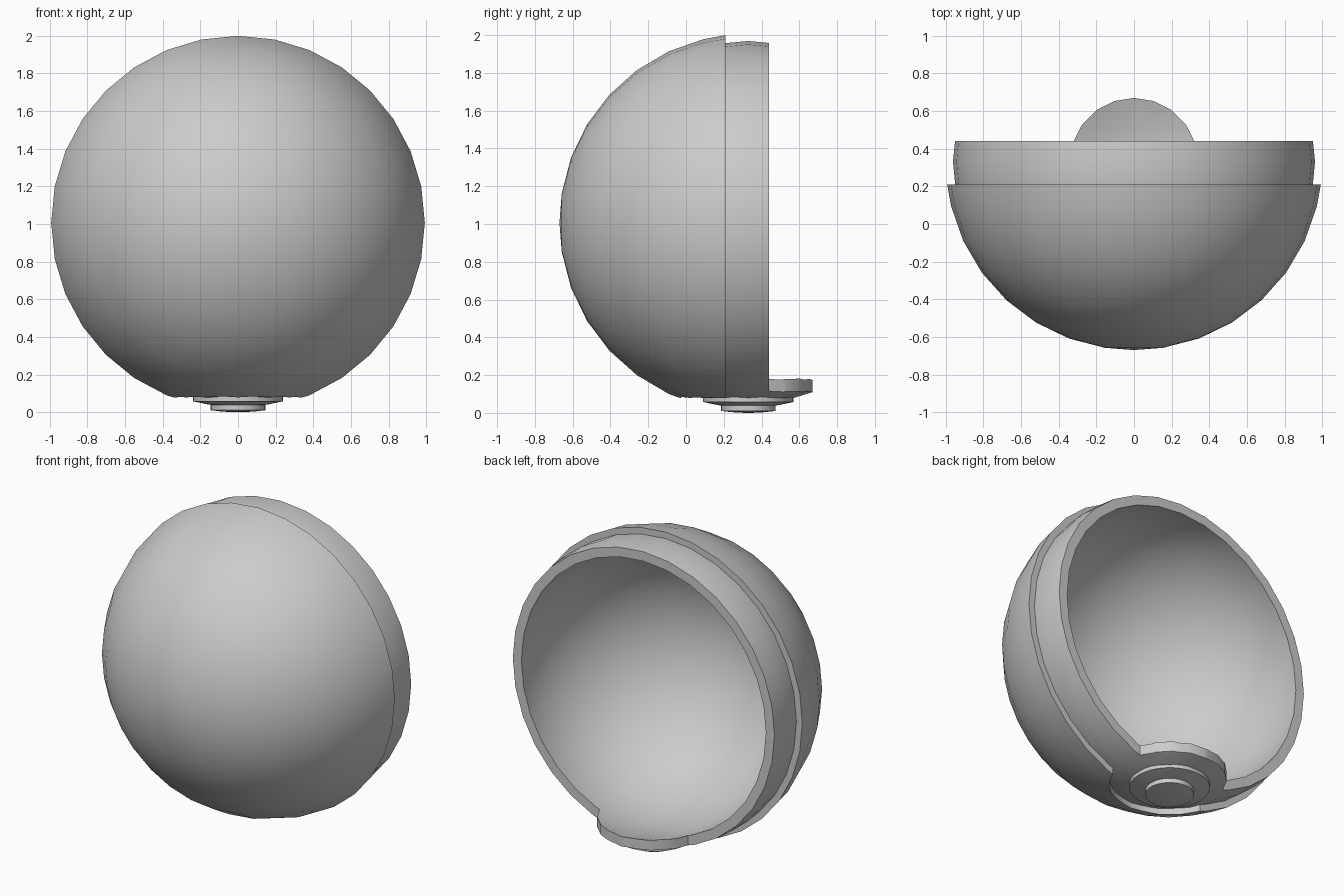
import bpy, bmesh
from math import sin, cos, pi, radians, sqrt
from mathutils import Vector

if "Cube" in bpy.data.objects:
    bpy.data.objects.remove(bpy.data.objects["Cube"], do_unlink=True)

CENTRE = Vector((0, 0.33, 1.007))
RIM_Y, BACK_Y = 0.21, 0.44
SHELL_R, LINER_R, INNER_R = 1.0, 0.962, 0.9


def revolve(name, profile, axis, steps=32):
    """Spin a closed profile, given relative to CENTRE, around an axis."""
    bm = bmesh.new()
    verts = [bm.verts.new(CENTRE + Vector(p)) for p in profile]
    edges = [bm.edges.new((a, b)) for a, b in zip(verts, verts[1:])]
    bmesh.ops.spin(bm, geom=verts + edges, cent=CENTRE, axis=axis,
                   angle=2 * pi, steps=steps, use_duplicate=False)
    bmesh.ops.remove_doubles(bm, verts=bm.verts, dist=0.0005)
    bmesh.ops.recalc_face_normals(bm, faces=bm.faces)
    mesh = bpy.data.meshes.new(name)
    bm.to_mesh(mesh)
    bm.free()
    obj = bpy.data.objects.new(name, mesh)
    bpy.context.collection.objects.link(obj)
    return obj


def ball(name, radius):
    bpy.ops.mesh.primitive_uv_sphere_add(segments=32, ring_count=16, radius=radius,
                                         location=CENTRE, rotation=(pi / 2, 0, 0))
    bpy.context.object.name = name
    return bpy.context.object


def disc_cutter(name, radius, sides):
    bpy.ops.mesh.primitive_cylinder_add(vertices=sides, radius=radius, depth=1,
                                        location=(0, CENTRE.y, 0))
    bpy.context.object.name = name
    bpy.context.object.hide_render = True
    return bpy.context.object


def subtract(target, cutter):
    """Cut one solid from another, then discard the cutter."""
    mod = target.modifiers.new("cut", 'BOOLEAN')
    mod.operation, mod.solver, mod.object = 'DIFFERENCE', 'EXACT', cutter
    bpy.context.view_layer.update()
    graph = bpy.context.evaluated_depsgraph_get()
    mesh = bpy.data.meshes.new_from_object(target.evaluated_get(graph))
    target.modifiers.clear()
    target.data = mesh
    bpy.data.objects.remove(cutter, do_unlink=True)


def shell_arc(radius):
    """Quarter arc from the front pole to the rim plane."""
    drop = RIM_Y - CENTRE.y
    angles = [0] + [radians(8.9 + 11.25 * k) for k in range(7)]
    arc = [(radius * sin(a), -radius * cos(a), 0) for a in angles
           if -radius * cos(a) < drop - 0.01]
    return arc + [(sqrt(radius ** 2 - drop ** 2), drop, 0)]


# Outer front shell with a round opening underneath
outer_shell = revolve("outer_shell", shell_arc(SHELL_R) + shell_arc(0.948)[::-1], (0, 1, 0))
subtract(outer_shell, disc_cutter("opening_cutter", 0.36, 32))

# Hollow liner, open at the back, keeping a round tab at the bottom
liner = ball("liner_with_tab", LINER_R)
subtract(liner, ball("hollow_cutter", INNER_R))
bpy.ops.mesh.primitive_cube_add(size=3, location=(0, BACK_Y + 1.5, 1))
back_cutter = bpy.context.object
back_cutter.hide_render = True
subtract(back_cutter, disc_cutter("tab_cutter", 0.34, 20))
subtract(liner, back_cutter)


def cap(name, width, radius, root):
    """Shallow domed disc on the underside."""
    dome = [(width * k / 3, 0, -sqrt(radius ** 2 - (width * k / 3) ** 2)) for k in range(4)]
    return revolve(name, dome + [(width, 0, -root), (0, 0, -root)], (0, 0, 1))


# Stepped button under the tab
button_ring = cap("button_ring", 0.24, 0.979, 0.92)
button = cap("button", 0.145, 1.007, 0.92)

for obj in (outer_shell, liner, button_ring, button):
    bpy.ops.object.select_all(action='DESELECT')
    obj.select_set(True)
    bpy.context.view_layer.objects.active = obj
    bpy.ops.object.shade_smooth_by_angle(angle=radians(30))
